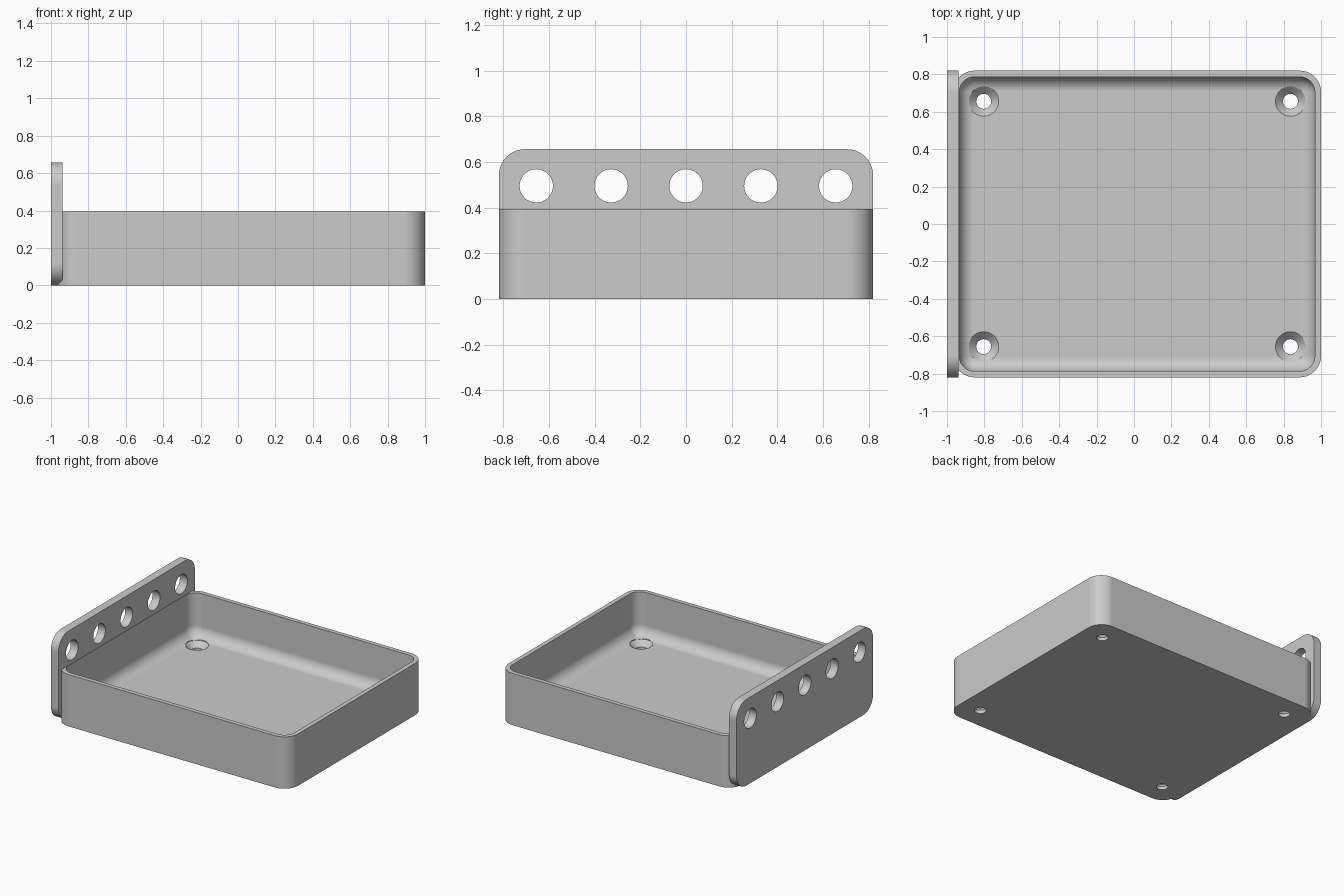
import bpy, bmesh, math
from mathutils import Matrix, Vector

cube = bpy.data.objects.get("Cube")
if cube:
    bpy.data.objects.remove(cube, do_unlink=True)

grey = bpy.data.materials.new("light grey")
grey.use_nodes = True
grey.diffuse_color = (0.6, 0.6, 0.6, 1)
grey.node_tree.nodes["Principled BSDF"].inputs["Base Color"].default_value = grey.diffuse_color

LEFT, RIGHT, HALF_Y = -0.967, 1.0, 0.82
WALL, FLOOR, RIM, CORNER = 0.033, 0.0656, 0.394, 0.115
PLATE_OUT, PLATE_IN, PLATE_TOP = -1.0, -0.937, 0.656
MID_X = (LEFT + RIGHT) / 2


def rounded_rect(half_w, half_h, r, steps=10):
    """Outline points of a rounded rectangle, counter-clockwise."""
    pts = []
    for q, (sx, sy) in enumerate([(1, 1), (-1, 1), (-1, -1), (1, -1)]):
        for i in range(steps + 1):
            a = (q + i / steps) * math.pi / 2
            pts.append((sx * (half_w - r) + r * math.cos(a),
                        sy * (half_h - r) + r * math.sin(a)))
    return pts


def make_object(name, bm):
    bmesh.ops.recalc_face_normals(bm, faces=bm.faces[:])
    mesh = bpy.data.meshes.new(name)
    bm.to_mesh(mesh)
    bm.free()
    obj = bpy.data.objects.new(name, mesh)
    bpy.context.collection.objects.link(obj)
    mesh.materials.append(grey)
    return obj


def skin(bm, rings):
    """Skin a stack of matching rings and cap both ends."""
    loops = [[bm.verts.new(p) for p in ring] for ring in rings]
    for a, b in zip(loops, loops[1:]):
        for i in range(len(a)):
            j = (i + 1) % len(a)
            bm.faces.new((a[i], a[j], b[j], b[i]))
    bm.faces.new(loops[0])
    bm.faces.new(loops[-1])


def loft(name, rings):
    bm = bmesh.new()
    skin(bm, rings)
    return make_object(name, bm)


def circle(centre, r, z, segments=48):
    return [centre + Vector((r * math.cos(k * math.tau / segments),
                             r * math.sin(k * math.tau / segments), z))
            for k in range(segments)]


def cut(obj, bm):
    """Subtract the solids in bm, then smooth the rounded faces."""
    cutter = make_object("cutter", bm)
    cutter.hide_render = True
    mod = obj.modifiers.new("holes", 'BOOLEAN')
    mod.operation, mod.solver, mod.object = 'DIFFERENCE', 'EXACT', cutter
    bpy.ops.object.select_all(action='DESELECT')
    bpy.context.view_layer.objects.active = obj
    obj.select_set(True)
    bpy.ops.object.modifier_apply(modifier=mod.name)
    bpy.data.objects.remove(cutter, do_unlink=True)
    bpy.ops.object.shade_smooth_by_angle(angle=math.radians(30))
    obj.modifiers.new("clean_shading", 'WEIGHTED_NORMAL').keep_sharp = True


# Tray: outer wall, rim, inner wall and a filleted floor
def tray_ring(inset, z):
    pts = rounded_rect((RIGHT - LEFT) / 2 - inset, HALF_Y - inset, CORNER - inset)
    return [(MID_X + x, y, z) for x, y in pts]


fillet = 0.08
rings = [tray_ring(0, 0), tray_ring(0, RIM), tray_ring(WALL, RIM)]
for i in range(11):
    a = i / 10 * math.pi / 2
    rings.append(tray_ring(WALL + fillet * (1 - math.cos(a)),
                           FLOOR + fillet * (1 - math.sin(a))))
tray = loft("tray", rings)

# Countersunk screw holes in the four corners of the tray
screws = bmesh.new()
for sx in (-1, 1):
    for sy in (-1, 1):
        centre = Vector((MID_X + sx * 0.82, sy * 0.656, 0))
        profile = [(0.04, -0.05), (0.04, FLOOR - 0.04), (0.08, FLOOR), (0.08, 0.3)]
        skin(screws, [circle(centre, r, z) for r, z in profile])
cut(tray, screws)

# Upright mounting plate on the right-hand end, with a row of five holes
outline = rounded_rect(HALF_Y, PLATE_TOP / 2, 0.115)
plate = loft("mounting_plate", [[(x, y, z + PLATE_TOP / 2) for y, z in outline]
                                for x in (PLATE_OUT, PLATE_IN)])
holes = bmesh.new()
for i in range(-2, 3):
    bmesh.ops.create_cone(holes, cap_ends=True, segments=48, radius1=0.073,
                          radius2=0.073, depth=0.3,
                          matrix=Matrix.Translation((PLATE_OUT, i * 0.328, 0.495))
                          @ Matrix.Rotation(math.pi / 2, 4, 'Y'))
cut(plate, holes)
